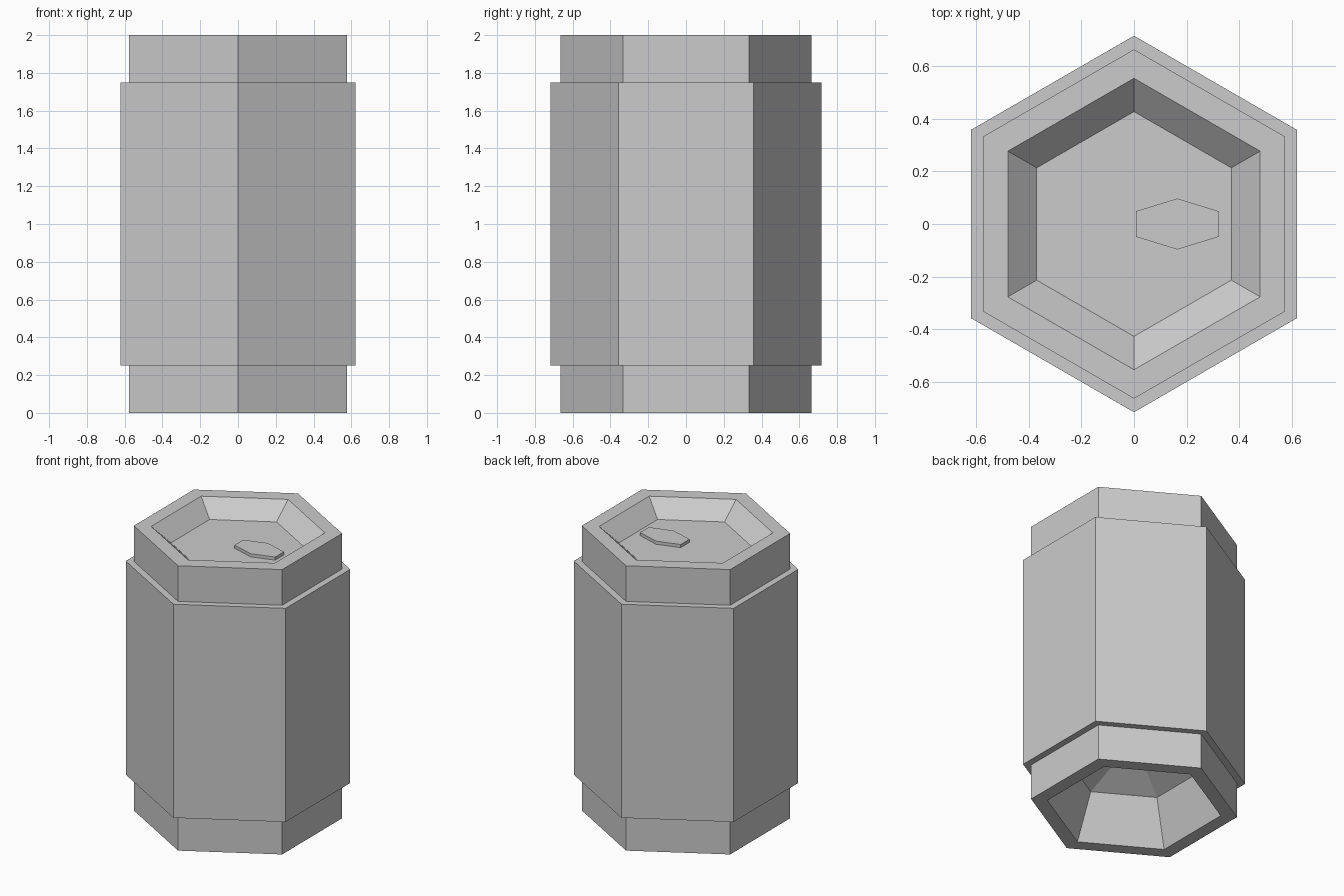
import bpy, bmesh, math

if "Cube" in bpy.data.objects:
    bpy.data.objects.remove(bpy.data.objects["Cube"])

SIDES = 6


def hex_ring(bm, radius, z, cx=0.0, sx=1.0):
    # one six-sided ring with corners on the y axis
    ring = []
    for i in range(SIDES):
        a = math.pi / 2 + i * 2 * math.pi / SIDES
        ring.append(bm.verts.new((cx + radius * math.cos(a) * sx, radius * math.sin(a), z)))
    return ring


def lathe(name, profile, cx=0.0, sx=1.0):
    # stack of hexagonal rings, capped at both ends
    bm = bmesh.new()
    rings = [hex_ring(bm, r, z, cx, sx) for r, z in profile]
    for a, b in zip(rings, rings[1:]):
        for i in range(SIDES):
            j = (i + 1) % SIDES
            bm.faces.new((a[i], a[j], b[j], b[i]))
    bm.faces.new(rings[0][::-1])
    bm.faces.new(rings[-1])
    bmesh.ops.recalc_face_normals(bm, faces=bm.faces)
    mesh = bpy.data.meshes.new(name)
    bm.to_mesh(mesh)
    bm.free()
    obj = bpy.data.objects.new(name, mesh)
    bpy.context.collection.objects.link(obj)
    return obj


# Can: domed underside, lower rim, body, upper rim, recessed lid
lathe("can_body", [
    (0.18, 0.42), (0.428, 0.31), (0.56, 0.0),
    (0.665, 0.0), (0.665, 0.25),
    (0.717, 0.25), (0.717, 1.75),
    (0.665, 1.75), (0.665, 2.0),
    (0.555, 2.0), (0.428, 1.89),
])

# Pull tab lying on the lid
lathe("pull_tab", [(0.097, 1.888), (0.097, 1.912)], cx=0.165, sx=1.88)
